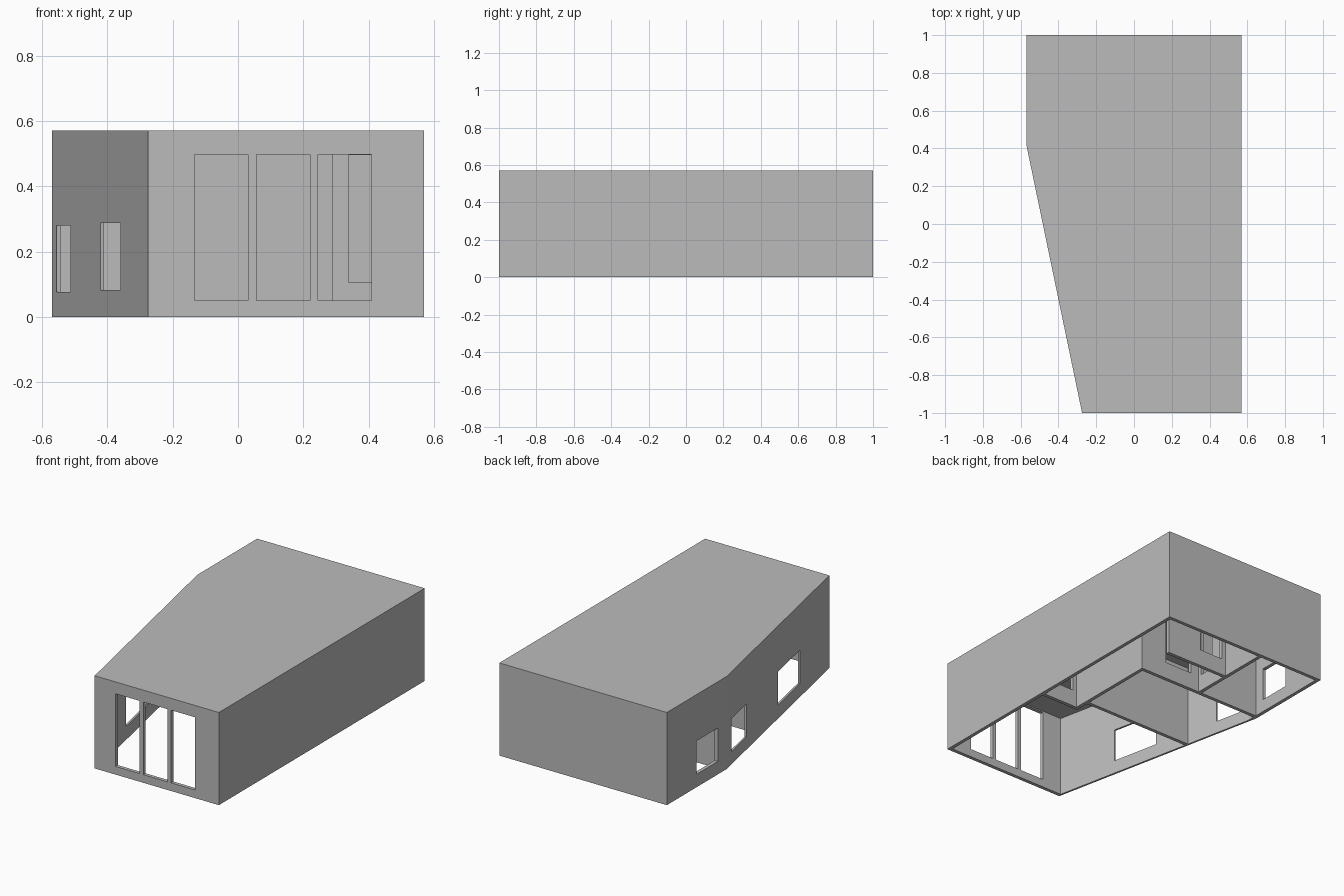
import bpy
import bmesh
from math import atan2
from mathutils import Matrix, Vector

cube = bpy.data.objects.get("Cube")
if cube:
    bpy.data.objects.remove(cube, do_unlink=True)

GREY = (0.5, 0.5, 0.5, 1.0)
plaster = bpy.data.materials.new("grey_plaster")
plaster.use_nodes = True
plaster.diffuse_color = GREY
plaster.node_tree.nodes["Principled BSDF"].inputs["Base Color"].default_value = GREY

HEIGHT, CEILING = 0.57, 0.505
T = 0.022          # wall thickness
SILL, HEAD = 0.105, 0.495


def prism(name, outline, z0, z1):
    """Extrude a floor outline between two heights."""
    bm = bmesh.new()
    face = bm.faces.new([bm.verts.new((x, y, z0)) for x, y in outline])
    top = bmesh.ops.extrude_face_region(bm, geom=[face])["geom"]
    bmesh.ops.translate(bm, vec=(0, 0, z1 - z0),
                        verts=[v for v in top if isinstance(v, bmesh.types.BMVert)])
    bmesh.ops.recalc_face_normals(bm, faces=bm.faces)
    mesh = bpy.data.meshes.new(name)
    bm.to_mesh(mesh)
    bm.free()
    mesh.materials.append(plaster)
    obj = bpy.data.objects.new(name, mesh)
    bpy.context.collection.objects.link(obj)
    return obj


def box(name, x0, x1, y0, y1, z0, z1):
    return prism(name, [(x0, y0), (x1, y0), (x1, y1), (x0, y1)], z0, z1)


def cut(target, cutter):
    """Subtract a helper solid and remove it."""
    cutter.hide_render = True
    mod = target.modifiers.new("opening", 'BOOLEAN')
    mod.operation = 'DIFFERENCE'
    mod.solver = 'EXACT'
    mod.object = cutter
    bpy.context.view_layer.objects.active = target
    bpy.ops.object.modifier_apply(modifier=mod.name)
    bpy.data.objects.remove(cutter, do_unlink=True)


# Outer shell: walls and roof in one piece, open underneath
bend, corner = Vector((-0.57, 0.42)), Vector((-0.275, -1.0))
shell = prism("house_shell",
              [corner, (0.57, -1), (0.57, 1), (-0.57, 1), bend], 0, HEIGHT)
cut(shell, prism("room_space",
                 [(-0.267, T - 1), (0.57 - T, T - 1), (0.57 - T, 1 - T),
                  (T - 0.57, 1 - T), (T - 0.57, 0.373)], -0.1, CEILING))

# Three tall openings in the front
for x in (-0.133, 0.056, 0.245):
    cut(shell, box("front_opening", x, x + 0.164, -1.1, -0.9, 0.05, 0.497))

# Window in the straight side wall
cut(shell, box("side_window", -0.65, -0.5, 0.505, 0.71, 0.08, 0.285))

# Windows in the slanted side wall, cut square to it
run = corner - bend
turn = Matrix.Rotation(atan2(run.y, run.x), 4, 'Z')
for start, end, z0, z1 in ((0.05, 0.196, 0.077, 0.28), (0.503, 0.714, 0.083, 0.288)):
    window = box("slanted_window", start * run.length, end * run.length,
                 -0.08, 0.08, z0, z1)
    window.data.transform(Matrix.Translation((bend.x, bend.y, 0)) @ turn)
    cut(shell, window)

# Inner walls
hall_x, side_x = 0.288, -0.139
living_wall = box("living_room_wall", -0.46, hall_x, -0.082, -0.06, 0, CEILING)
hall_wall = box("hall_wall", hall_x, hall_x + T, -0.17, 0.442, 0, CEILING)
entry_wall = box("entry_wall", hall_x + T, 0.55, -0.17, -0.17 + T, 0, CEILING)
bedroom_wall = box("bedroom_wall", -0.55, hall_x, 0.42, 0.442, 0, CEILING)
bath_wall = box("bath_wall", side_x + T, hall_x + T, 0.66, 0.682, 0, CEILING)
back_wall = box("back_room_wall", side_x, side_x + T, 0.442, 1 - T, 0, CEILING)

# Raised doorways through the inner walls
cut(entry_wall, box("doorway", 0.338, 0.51, -0.25, -0.05, SILL, HEAD))
cut(bedroom_wall, box("doorway", -0.06, 0.13, 0.35, 0.5, SILL, HEAD))
cut(bath_wall, box("doorway", -0.09, 0.07, 0.6, 0.75, SILL, HEAD))
cut(back_wall, box("doorway", -0.2, -0.05, 0.465, 0.56, SILL, HEAD))
